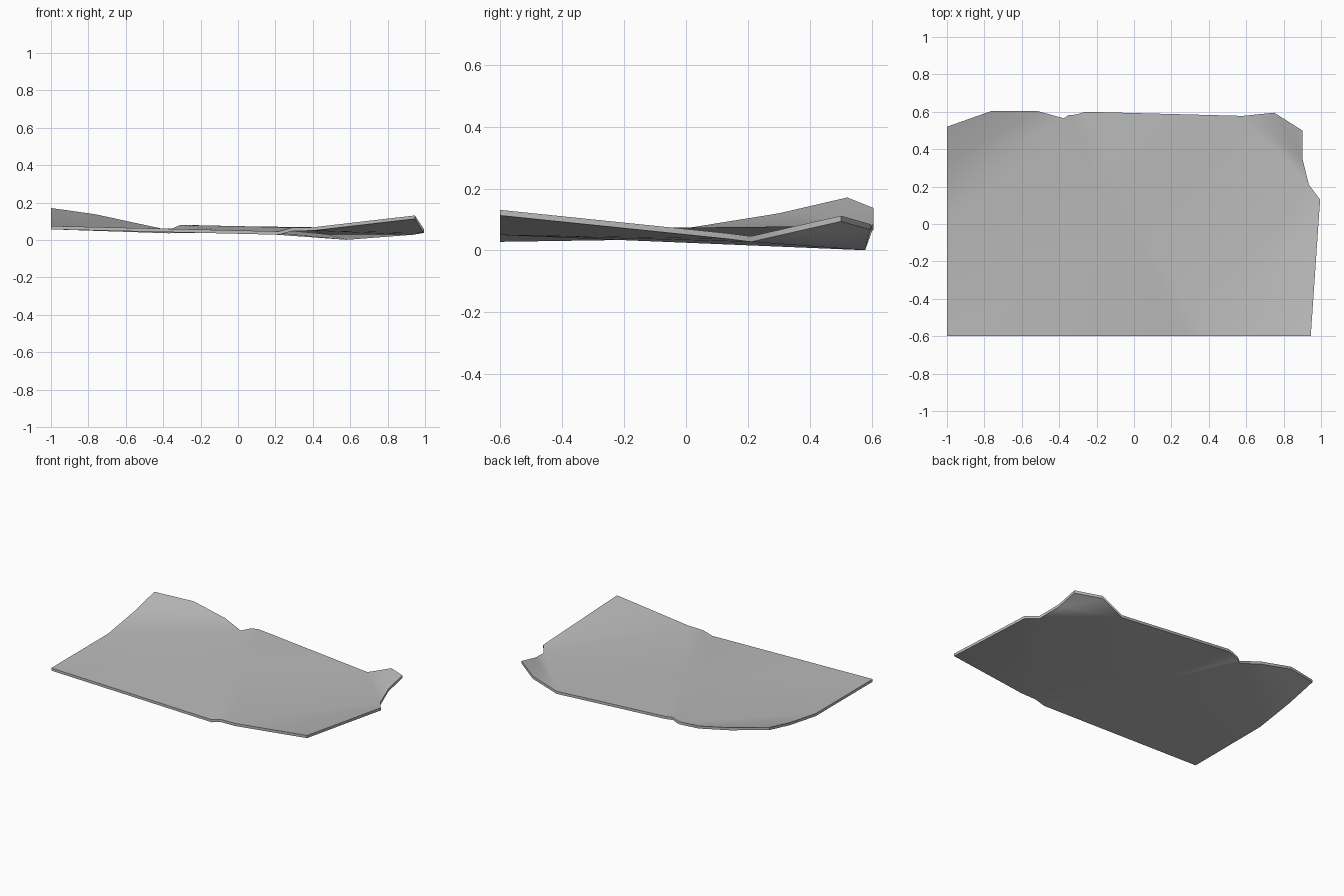
import bpy
import bmesh

cube = bpy.data.objects.get("Cube")
if cube:
    bpy.data.objects.remove(cube, do_unlink=True)

THICKNESS = 0.018

# Single grey finish
grey = bpy.data.materials.new("plain grey")
grey.use_nodes = True
colour = (0.5, 0.5, 0.5, 1)
grey.diffuse_color = colour
grey.node_tree.nodes["Principled BSDF"].inputs["Base Color"].default_value = colour

# Corners and fold ends of the upper surface
points = {
    "front_left": (-1, -0.6, 0.075),
    "front_valley": (0.22, -0.6, 0.046),
    "front_ridge": (0.29, -0.6, 0.066),
    "front_fold": (0.4, -0.6, 0.068),
    "front_right": (0.945, -0.6, 0.131),
    "right_tip": (0.995, 0.13, 0.056),
    "right_notch": (0.935, 0.21, 0.046),
    "right_waist": (0.9, 0.35, 0.078),
    "flap_tip": (0.9, 0.5, 0.112),
    "flap_back": (0.75, 0.595, 0.085),
    "back_fold": (0.58, 0.578, 0.019),
    "back_ridge": (-0.26, 0.6, 0.08),
    "back_lip": (-0.31, 0.585, 0.08),
    "back_step": (-0.35, 0.582, 0.062),
    "back_valley": (-0.375, 0.565, 0.054),
    "curl_start": (-0.52, 0.605, 0.085),
    "curl_back": (-0.76, 0.605, 0.137),
    "curl_tip": (-1, 0.52, 0.171),
    "curl_side": (-1, 0.3, 0.12),
    "left_fold": (-1, 0.02, 0.075),
    "middle_valley": (-0.1, 0.0, 0.055),
    "middle_ridge": (0.0, 0.0, 0.074),
}

# Panels between the folds, anticlockwise from above
panels = [
    "front_left middle_valley left_fold",
    "front_left front_valley middle_valley",
    "left_fold middle_valley back_valley",
    "left_fold back_valley curl_side",
    "curl_side back_valley curl_start",
    "curl_side curl_start curl_back",
    "curl_side curl_back curl_tip",
    "front_valley front_ridge middle_ridge middle_valley",
    "middle_valley middle_ridge back_lip back_step",
    "middle_valley back_step back_valley",
    "middle_ridge back_ridge back_lip",
    "front_ridge front_fold middle_ridge",
    "middle_ridge front_fold back_fold",
    "middle_ridge back_fold back_ridge",
    "front_fold front_right right_tip",
    "front_fold right_tip right_notch",
    "front_fold right_notch back_fold",
    "back_fold right_notch right_waist",
    "back_fold right_waist flap_back",
    "right_waist flap_tip flap_back",
]

bm = bmesh.new()
verts = {name: bm.verts.new(co) for name, co in points.items()}
top = [bm.faces.new([verts[n] for n in panel.split()]) for panel in panels]

# Lower skin and rim: drop a copy of the sheet by its thickness
result = bmesh.ops.extrude_face_region(bm, geom=top, use_keep_orig=True)
lower = [g for g in result["geom"] if isinstance(g, bmesh.types.BMVert)]
bmesh.ops.translate(bm, verts=lower, vec=(0, 0, -THICKNESS))
bmesh.ops.recalc_face_normals(bm, faces=bm.faces)

mesh = bpy.data.meshes.new("bent_sheet")
bm.to_mesh(mesh)
bm.free()
mesh.materials.append(grey)
sheet = bpy.data.objects.new("bent_sheet", mesh)
bpy.context.collection.objects.link(sheet)

# Soft folds with a crisp rim
bpy.ops.object.select_all(action="DESELECT")
sheet.select_set(True)
bpy.context.view_layer.objects.active = sheet
bpy.ops.object.shade_smooth_by_angle(angle=0.9)
